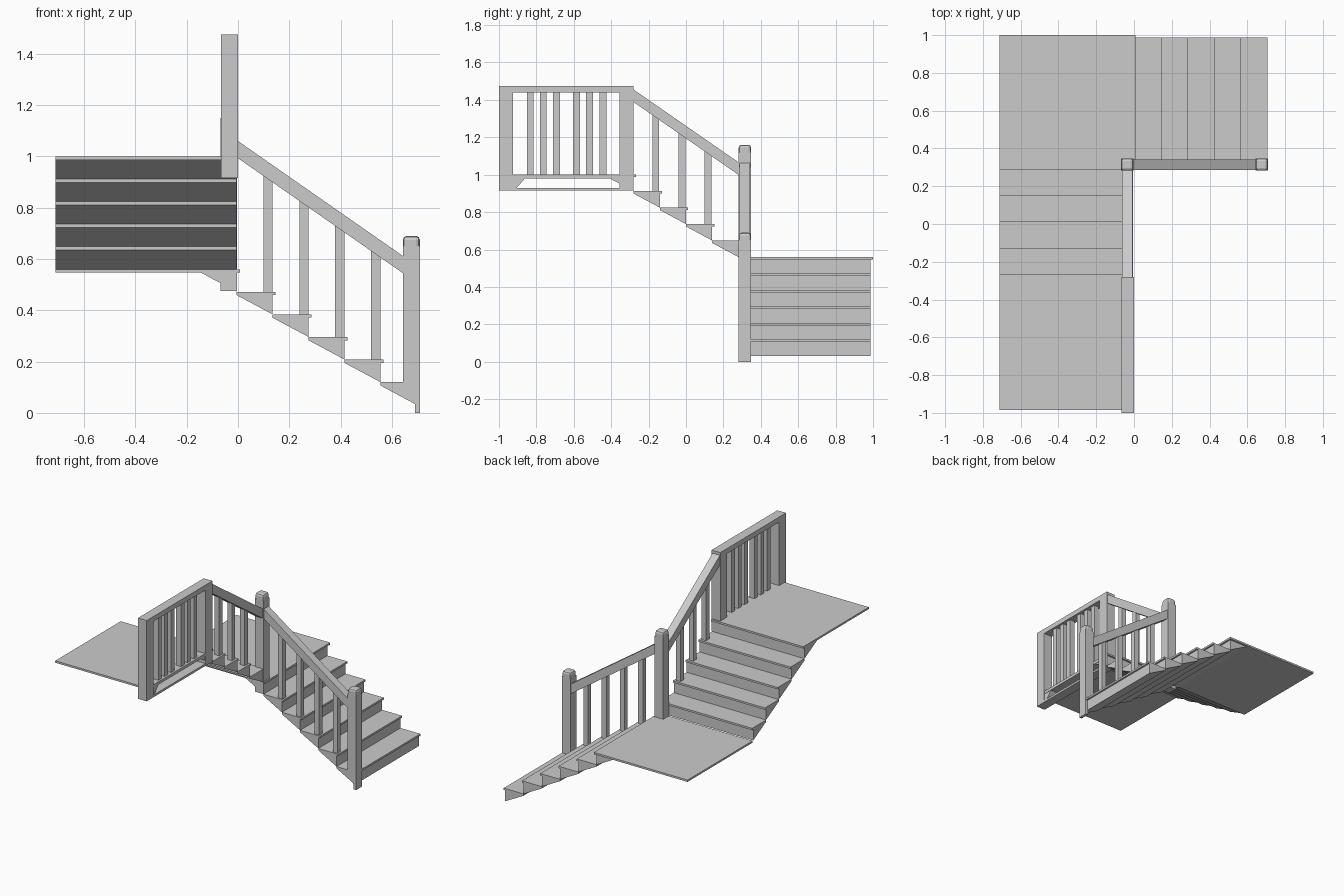
import bpy, bmesh

if "Cube" in bpy.data.objects:
    bpy.data.objects.remove(bpy.data.objects["Cube"])

def prism(name, pts, axis, a, b):
    """Extrude a 2D profile: axis 'y' uses (x, z) points, axis 'x' uses (y, z) points."""
    bm = bmesh.new()
    place = (lambda p, t: (p[0], t, p[1])) if axis == 'y' else (lambda p, t: (t, p[0], p[1]))
    face = bm.faces.new([bm.verts.new(place(p, a)) for p in pts])
    out = bmesh.ops.extrude_face_region(bm, geom=[face])
    delta = (0, b - a, 0) if axis == 'y' else (b - a, 0, 0)
    bmesh.ops.translate(bm, vec=delta,
                        verts=[g for g in out['geom'] if isinstance(g, bmesh.types.BMVert)])
    bmesh.ops.recalc_face_normals(bm, faces=bm.faces)
    me = bpy.data.meshes.new(name)
    bm.to_mesh(me)
    bm.free()
    ob = bpy.data.objects.new(name, me)
    bpy.context.collection.objects.link(ob)
    return ob

def box(name, x0, x1, y0, y1, z0, z1):
    return prism(name, [(x0, z0), (x1, z0), (x1, z1), (x0, z1)], 'y', y0, y1)

def cap(name, cx, cy, z):
    """Block on top of a newel with a chamfered upper edge."""
    ob = box(name, cx - .033, cx + .033, cy - .033, cy + .033, z - .055, z)
    m = ob.modifiers.new("chamfer", 'BEVEL')
    m.width, m.segments, m.limit_method = .015, 2, 'NONE'
    return ob

GO, RISE, THICK, NOSE = .14, .088, .013, .012

def flight(name, axis, r0, z0, count, a, b):
    """Treads on wedge-shaped carriers, climbing towards the negative direction."""
    for i in range(count):
        r, z = r0 - GO * i, z0 + RISE * i
        prism(f"{name}_wedge_{i}", [(r, z - RISE), (r, z - THICK), (r - GO, z - THICK)], axis, a, b)
        if i < count - 1:
            prism(f"{name}_tread_{i}", [(r + NOSE, z - THICK), (r + NOSE, z),
                                        (r - GO, z), (r - GO, z - THICK)], axis, a, b)

# stairs and landings
flight("lower_stair", 'y', .695, .12, 6, .287, .987)
flight("upper_stair", 'x', .28, .648, 5, -.712, -.005)
box("middle_landing", -.712, .007, .287, 1, .547, .56)
box("top_landing", -.712, -.005, -.985, -.268, .987, 1)

# newel posts: the foot of the lower one follows the underside of the stair
prism("bottom_newel", [(.643, .069), (.69, .035), (.69, 0), (.709, 0), (.709, .65), (.643, .65)],
      'y', .282, .348)
cap("bottom_newel_cap", .676, .315, .69)
box("middle_newel", -.069, -.003, .282, .348, .475, 1.12)
cap("middle_newel_cap", -.036, .315, 1.16)

# sloped handrails
prism("lower_handrail", [(-.01, 1.067), (.65, .607), (.65, .54), (-.01, 1.0)], 'y', .287, .341)
prism("upper_handrail", [(-.29, 1.462), (.29, 1.06), (.29, .993), (-.29, 1.395)], 'x', -.064, -.008)

# balusters on the stairs
for i in range(4):
    x = .117 + .14 * i
    box(f"lower_baluster_{i}", x - .018, x + .018, .297, .331,
        .47 - RISE * i, 1.025 - .697 * x)
for i in range(3):
    y = -.162 + .14 * i
    box(f"upper_baluster_{i}", -.053, -.019, y - .018, y + .018,
        .91 - RISE * i, 1.225 - .693 * y)

# guard along the top landing
for name, y0, y1 in (("front_guard_post", -1, -.925), ("rear_guard_post", -.355, -.28)):
    box(name, -.067, 0, y0, y1, .915, 1.462)
box("guard_handrail", -.067, 0, -1, -.28, 1.44, 1.475)
box("guard_bottom_rail", -.067, 0, -.93, -.35, .915, .93)
prism("guard_bracket", [(-.93, .93), (-.905, .93), (-.855, .987), (-.93, .987)], 'x', -.06, -.005)
box("guard_sill", -.06, -.002, -.93, -.35, .98, 1.0)
for i, y in enumerate((-.833, -.763, -.693, -.585, -.516, -.444)):
    box(f"guard_baluster_{i}", -.052, -.015, y - .018, y + .018, .99, 1.45)
